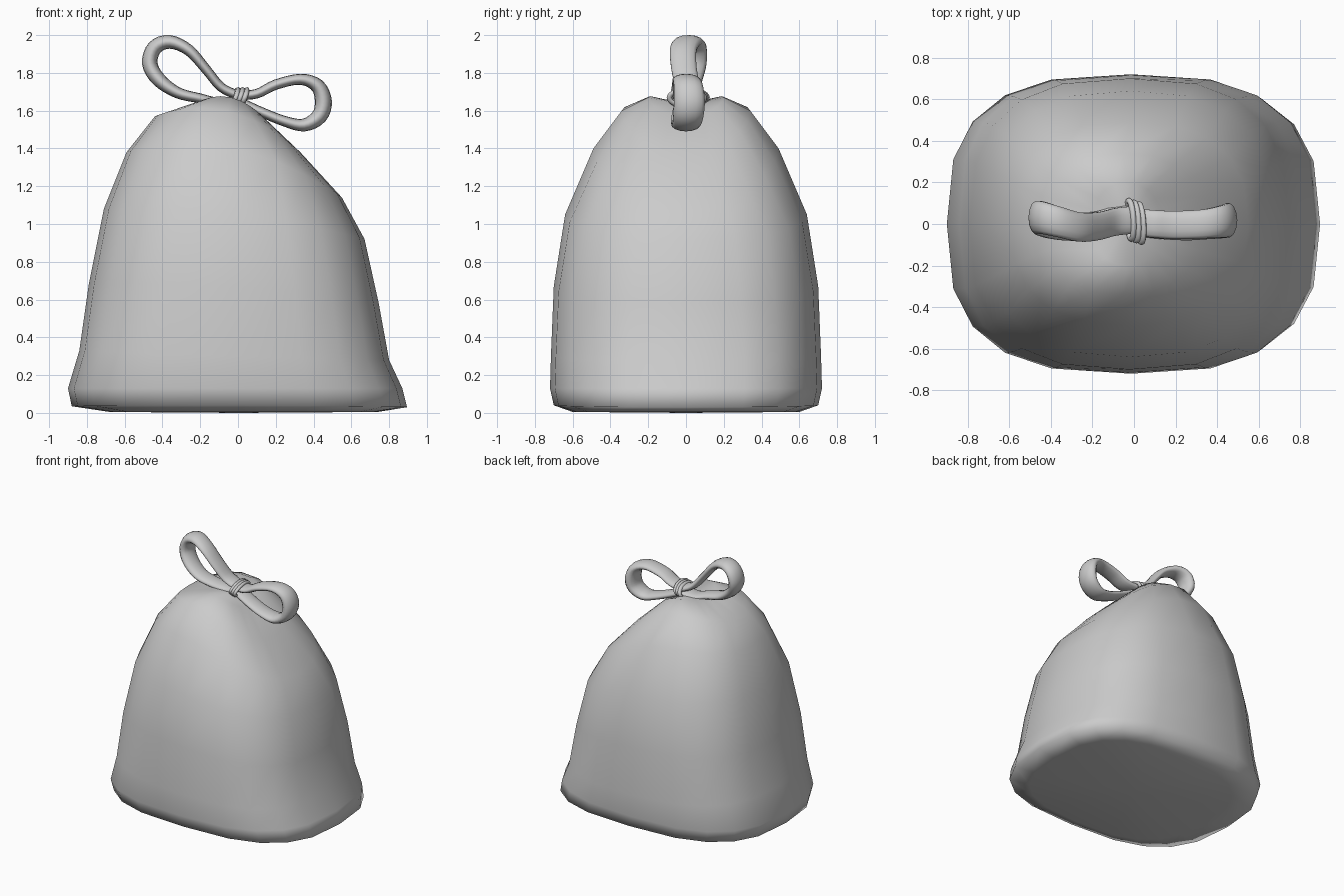
import bpy, bmesh
from math import sin, cos, pi, copysign
from mathutils import Vector

if "Cube" in bpy.data.objects:
    bpy.data.objects.remove(bpy.data.objects["Cube"])


def skin(name, rings, closed=False, tips=None):
    """Bridge equal-length rings into a smooth object; ends get caps or a tip vertex."""
    bm = bmesh.new()
    loops = [[bm.verts.new(p) for p in r] for r in rings]
    pairs = list(zip(loops, loops[1:])) + ([(loops[-1], loops[0])] if closed else [])
    n = len(loops[0])
    for a, b in pairs:
        for i in range(n):
            j = (i + 1) % n
            bm.faces.new((a[i], a[j], b[j], b[i]))
    if not closed:
        for k, loop in enumerate((loops[0], loops[-1])):
            if tips and tips[k]:
                tip = bm.verts.new(tips[k])
                for i in range(n):
                    bm.faces.new((loop[i], loop[(i + 1) % n], tip))
            else:
                bm.faces.new(loop)
    bmesh.ops.recalc_face_normals(bm, faces=bm.faces[:])
    for f in bm.faces:
        f.smooth = True
    me = bpy.data.meshes.new(name)
    bm.to_mesh(me)
    bm.free()
    ob = bpy.data.objects.new(name, me)
    bpy.context.collection.objects.link(ob)
    return ob


def smooth_path(pts, steps):
    """Catmull-Rom resampling of an open list of 4D points."""
    p = [Vector(q) for q in pts]
    p = [2 * p[0] - p[1]] + p + [2 * p[-1] - p[-2]]
    out = []
    for i in range(1, len(p) - 2):
        a, b, c, d = p[i - 1:i + 3]
        for s in range(steps):
            t = s / steps
            out.append(0.5 * (2 * b + (c - a) * t + (2 * a - 5 * b + 4 * c - d) * t * t
                              + (3 * b - a - 3 * c + d) * t ** 3))
    return out + [p[-2]]


# Bag: tilted, squarish rings (left x, left z, right x, right z, half depth, middle z, squareness)
BAG = [
    (-.68, .005, .74, .005, .60, .005, 2.8),
    (-.88, .035, .895, .03, .70, .04, 2.8),
    (-.90, .13, .87, .13, .72, .13, 2.8),
    (-.84, .33, .80, .28, .715, .30, 2.8),
    (-.79, .68, .745, .58, .70, .67, 2.7),
    (-.71, 1.08, .67, .92, .64, 1.05, 2.6),
    (-.59, 1.38, .55, 1.14, .49, 1.40, 2.5),
    (-.44, 1.57, .33, 1.38, .34, 1.60, 2.4),
    (-.20, 1.65, .13, 1.57, .20, 1.67, 2.2),
]
rings = []
for xl, zl, xr, zr, hy, zm, n in BAG:
    ring = []
    for i in range(20):
        a = 2 * pi * i / 20
        u = copysign(abs(cos(a)) ** (2 / n), cos(a))
        v = copysign(abs(sin(a)) ** (2 / n), sin(a))
        z = zm + (zr - zl) / 2 * u + ((zr + zl) / 2 - zm) * u * u
        ring.append(((xl + xr) / 2 + (xr - xl) / 2 * u, hy * v, z))
    rings.append(ring)
skin("bag", rings, tips=((0, 0, 0), (-.03, 0, 1.63)))


# Bow loops: flattened tube swept along (x, z, y offset, half thickness)
LOOPS = {
    "bow_loop_left": [
        (.0, 1.655, .02, .025), (-.10, 1.642, .015, .026), (-.20, 1.665, -.01, .026),
        (-.32, 1.695, -.01, .03), (-.42, 1.765, .01, .038), (-.467, 1.85, .03, .041),
        (-.44, 1.935, .03, .040), (-.36, 1.964, .01, .036), (-.26, 1.92, -.015, .03),
        (-.17, 1.82, -.01, .026), (-.09, 1.725, .01, .025), (.0, 1.68, .02, .025)],
    "bow_loop_right": [
        (.0, 1.68, .01, .025), (.10, 1.69, .0, .025), (.20, 1.738, -.005, .027),
        (.33, 1.766, .0, .029), (.42, 1.732, .012, .038), (.452, 1.65, .018, .045),
        (.43, 1.57, .012, .042), (.35, 1.524, .0, .034), (.25, 1.543, -.01, .028),
        (.13, 1.59, -.005, .026), (.0, 1.65, .01, .025)],
}
for name, pts in LOOPS.items():
    path = smooth_path(pts, 4)
    rings = []
    for k, q in enumerate(path):
        d = path[min(k + 1, len(path) - 1)] - path[max(k - 1, 0)]
        side = Vector((-d[1], 0, d[0])).normalized()
        c = Vector((q[0], q[2], q[1]))
        w = .068 + .8 * (q[3] - .025)
        rings.append([c + side * q[3] * cos(2 * pi * i / 14)
                      + Vector((0, w * sin(2 * pi * i / 14), 0)) for i in range(14)])
    skin(name, rings)


# Knot: three cord wraps around the middle of the bow
for k, x in enumerate((-.018, .006, .030)):
    rings = []
    for i in range(28):
        a = 2 * pi * i / 28
        out = Vector((.25 * sin(a), cos(a), sin(a))).normalized()
        c = Vector((x - .006 * cos(a) + .015 * sin(a),
                    .012 - .008 * (k - 1) + .092 * cos(a), 1.668 + .043 * sin(a)))
        rings.append([c + out * .014 * cos(b) + Vector((.014 * sin(b), 0, 0))
                      for b in (2 * pi * j / 8 for j in range(8))])
    skin("knot_wrap_%d" % (k + 1), rings, closed=True)
